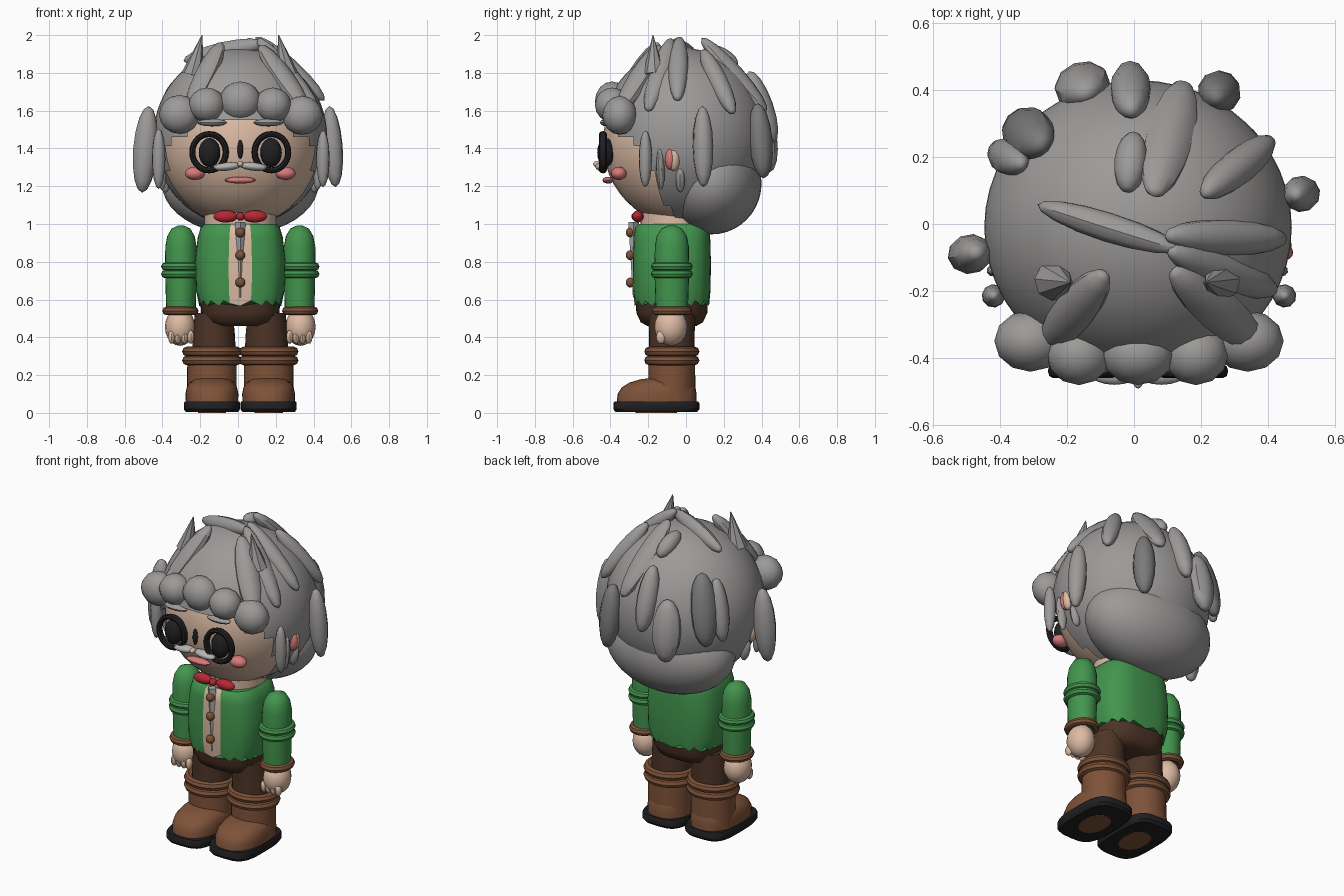
import bpy, bmesh, math
from mathutils import Vector, Matrix

if "Cube" in bpy.data.objects:
    bpy.data.objects.remove(bpy.data.objects["Cube"])


def mat(name, r, g, b):
    m = bpy.data.materials.new(name)
    m.diffuse_color = (r, g, b, 1)
    m.use_nodes = True
    m.node_tree.nodes["Principled BSDF"].inputs["Base Color"].default_value = m.diffuse_color
    return m


GREY = mat("hair grey", .335, .325, .32)
DARK = mat("dark grey", .20, .196, .193)
PALE = mat("pale grey", .45, .45, .45)
SKIN = mat("skin", .72, .50, .37)
GREEN = mat("green", .055, .30, .075)
BROWN = mat("leather brown", .21, .085, .04)
TROUSER = mat("trouser brown", .075, .035, .02)
BLACK = mat("black", .014, .014, .016)
RED = mat("red", .48, .02, .035)
PINK = mat("pink", .68, .19, .19)
MX = .012  # middle line of the figure


def finish(name, bm, *mats):
    bmesh.ops.recalc_face_normals(bm, faces=bm.faces)
    me = bpy.data.meshes.new(name)
    bm.to_mesh(me)
    bm.free()
    for m in mats:
        me.materials.append(m)
    ob = bpy.data.objects.new(name, me)
    bpy.context.collection.objects.link(ob)
    return ob


def ball(name, loc, radii, m, rot=None, seg=16, rings=10):
    """Ellipsoid, optionally turned by a rotation matrix."""
    bm = bmesh.new()
    bmesh.ops.create_uvsphere(bm, u_segments=seg, v_segments=rings, radius=1)
    R = rot.to_4x4() if rot else Matrix()
    bm.transform(Matrix.Translation(loc) @ R @ Matrix.Diagonal((*radii, 1)))
    return finish(name, bm, m)


def ring(name, loc, ra, rb, tube, m, upright=False):
    """Elliptical torus; upright ones face the front."""
    bm = bmesh.new()
    N, M = 28, 8
    g = []
    for i in range(N):
        a = 2 * math.pi * i / N
        row = []
        for j in range(M):
            b = 2 * math.pi * j / M
            k, h = tube * math.cos(b), tube * math.sin(b)
            x, y = (ra + k) * math.cos(a), (rb + k) * math.sin(a)
            row.append(bm.verts.new(Vector(loc) + Vector((x, h * 1.3, y) if upright else (x, y, h))))
        g.append(row)
    for i in range(N):
        for j in range(M):
            p, q, k = g[i], g[(i + 1) % N], (j + 1) % M
            bm.faces.new((p[j], q[j], q[k], p[k]))
    return finish(name, bm, m)


def loft(name, rows, mats, e=2.0, n=48, cx=MX, jag=0, rule=None):
    """Stack of superellipse rings (z, centre y, rx, ry); jag notches the lowest ring."""
    bm = bmesh.new()
    g = []
    for k, (z, cy, rx, ry) in enumerate(rows):
        row = []
        for i in range(n):
            a = 2 * math.pi * i / n
            c, s = math.cos(a), math.sin(a)
            x = math.copysign(abs(c) ** (2 / e), c) * rx
            y = math.copysign(abs(s) ** (2 / e), s) * ry
            dz = jag * (i * 5 % 3 - 1) if k == 0 else 0
            row.append(bm.verts.new((cx + x, cy + y, z + dz)))
        g.append(row)
    for p, q in zip(g, g[1:]):
        for i in range(n):
            j = (i + 1) % n
            bm.faces.new((p[i], p[j], q[j], q[i]))
    bm.faces.new(g[-1])
    bm.faces.new(g[0][::-1])
    if rule:
        for f in bm.faces:
            f.material_index = rule(f)
    return finish(name, bm, *mats)


# ---- head: face, hair cap with an opening for the face, nape ----
C, R = Vector((0.012, -0.01, 1.46)), Vector((.46, .44, .47))
ball("face", (MX, -.01, 1.43), (.425, .43, .44), SKIN, seg=32, rings=24)

bm = bmesh.new()
bmesh.ops.create_uvsphere(bm, u_segments=48, v_segments=32, radius=1)
bm.transform(Matrix.Translation(C) @ Matrix.Diagonal((*R, 1)))


def in_opening(p):
    top = 1.56 if abs(p.x - MX) < .3 else 1.46
    return p.z < top and p.y < -.28 + max(0, 1.46 - p.z) * .5


bmesh.ops.delete(bm, geom=[f for f in bm.faces if in_opening(f.calc_center_median())], context='FACES')
finish("hair_cap", bm, GREY)
ball("nape_hair", (MX, .135, 1.215), (.415, .265, .27), GREY, seg=32, rings=20)

# fringe curls
for x, y, z, r in ((-.31, -.35, 1.58, .108), (-.165, -.39, 1.63, .097), (.012, -.39, 1.65, .11),
                   (.185, -.39, 1.63, .097), (.34, -.35, 1.575, .108)):
    ball("fringe_curl", (x, y, z), (r, .092, r * .95), GREY, seg=12, rings=8)
for s in (-1, 1):
    ball("fringe_tuft", (MX + s * .15, -.42, 1.537), (.08, .035, .02), GREY, seg=12, rings=6)


# locks lying over the crown, given by their ends in plan
def on_cap(x, y):
    u, v = (x - C.x) / R.x, (y - C.y) / R.y
    return Vector((x, y, C.z + R.z * math.sqrt(max(.03, 1 - u * u - v * v))))


for x0, y0, x1, y1, w in ((-.28, .055, .13, -.075, .045), (.10, -.035, .45, -.045, .055),
                          (.11, -.08, .42, -.20, .058), (.12, -.14, .37, -.36, .068),
                          (-.26, -.36, -.09, -.15, .064), (.06, .09, .15, .42, .074),
                          (-.02, .10, 0, .27, .05), (.21, .09, .41, .25, .055)):
    a, b = on_cap(x0, y0), on_cap(x1, y1)
    mid, d = (a + b) / 2, b - a
    out = (mid - C).normalized()
    surf = on_cap(mid.x, mid.y)
    centre = mid + Vector((0, 0, min(.062, (surf - mid).length * .75 + .005)))
    zax = d.normalized()
    yax = (out - zax * out.dot(zax)).normalized()
    rot = Matrix((yax.cross(zax), yax, zax)).transposed()
    ball("crown_lock", centre, (w, .052, d.length * .52), GREY, rot, seg=10, rings=8)

# locks hanging around the sides and back: x, y, z, half width, half depth, half height, outward lean
for x, y, z, w, t, h, lean, m in (
        (-.49, -.09, 1.395, .06, .066, .23, .08, GREY), (.50, .09, 1.41, .055, .055, .215, .08, GREY),
        (-.42, -.215, 1.345, .035, .036, .16, 0, GREY), (.45, -.215, 1.345, .035, .036, .15, 0, GREY),
        (-.155, .415, 1.46, .085, .065, .19, .15, GREY), (-.01, .40, 1.62, .062, .062, .20, .35, GREY),
        (.255, .395, 1.44, .066, .062, .20, .1, DARK), (-.315, .27, 1.58, .08, .065, .22, .25, DARK),
        (-.375, .20, 1.57, .055, .05, .19, .25, GREY),
        (-.41, -.135, 1.29, .022, .03, .11, -.1, GREY), (.43, -.135, 1.29, .022, .03, .11, -.1, GREY),
        (-.395, -.03, 1.235, .025, .03, .07, -.2, GREY), (.415, -.03, 1.235, .025, .03, .07, -.2, GREY)):
    o = Vector((x, y, 0)).normalized()
    zax = (Vector((0, 0, -1)) + o * lean).normalized()
    yax = (o - zax * o.dot(zax)).normalized()
    rot = Matrix((yax.cross(zax), yax, zax)).transposed()
    ball("hanging_lock", (x, y, z), (w, t, h), m, rot, seg=10, rings=8)

# upright spikes
for x, tip in ((-.24, -.19), (.26, .215)):
    base = Vector((x, -.17, 1.79))
    d = Vector((tip, -.175, 2.0)) - base
    bm = bmesh.new()
    bmesh.ops.create_cone(bm, cap_ends=True, segments=8, radius1=.06, radius2=.002, depth=d.length)
    bm.transform(Matrix.Translation(base + d / 2) @ d.to_track_quat('Z', 'Y').to_matrix().to_4x4())
    finish("hair_spike", bm, GREY)

# ---- face details ----
for s in (-1, 1):
    ring("eye_rim", (MX + s * .165, -.44, 1.38), .089, .096, .016, BLACK, True)
    ball("eye", (MX + s * .163, -.425, 1.378), (.057, .045, .077), BLACK)
    ball("cheek", (MX + s * .24, -.355, 1.268), (.053, .042, .035), PINK)
    ball("moustache", (MX + s * .07, -.447, 1.304), (.074, .034, .022), PALE,
         Matrix.Rotation(s * .1, 3, 'Y'))
    ball("ear", (MX + s * .425, -.065, 1.345), (.035, .035, .065), SKIN)
    ball("inner_ear", (MX + s * .43, -.085, 1.345), (.034, .026, .058), PINK)
    ball("bow_loop", (MX + s * .078, -.255, 1.04), (.064, .03, .032), RED)
ball("nose_bridge", (MX, -.445, 1.395), (.015, .015, .05), BLACK)
ball("nose", (MX, -.468, 1.318), (.016, .024, .016), SKIN)
ball("lips", (MX, -.412, 1.232), (.082, .03, .018), PINK)
ball("bow_knot", (MX, -.265, 1.04), (.022, .025, .022), RED)

# ---- torso ----
loft("neck", [(.95, -.06, .19, .18), (1.06, -.06, .19, .18)], [SKIN])
loft("vest", [(.58, -.075, .217, .197), (.65, -.075, .235, .205), (.8, -.075, .24, .207),
              (.93, -.075, .225, .203), (.98, -.075, .21, .195), (1.0, -.075, .19, .175)],
     [GREEN, SKIN], e=3, jag=.014,
     rule=lambda f: int(abs(f.calc_center_median().x - MX) < .04 and f.calc_center_median().y < -.2))
loft("hips", [(.46, -.075, .13, .13), (.48, -.075, .18, .165), (.53, -.075, .207, .188),
              (.64, -.075, .216, .192)], [TROUSER], e=2.7)
bm = bmesh.new()
bmesh.ops.create_cone(bm, segments=4, cap_ends=True, radius1=.004, radius2=.028, depth=.40)
bm.transform(Matrix.Translation((MX, -.277, .81)))
finish("shirt_placket", bm, PALE)
for z in (.955, .835, .69):
    ball("button", (MX, -.295, z), (.026, .024, .026), BROWN)

# ---- arms and legs ----
for s in (-1, 1):
    x = MX + s * .314
    loft("sleeve", [(.54, -.075, .078, .085), (.75, -.075, .084, .092), (.88, -.075, .083, .09),
                    (.935, -.075, .073, .08), (.975, -.075, .05, .055), (.992, -.075, .015, .018)],
         [GREEN], n=24, cx=x)
    for z in (.775, .735):
        ring("sleeve_band", (x, -.075, z), .083, .089, .022, GREEN)
    ring("wrist_cuff", (x + s * .003, -.075, .54), .073, .085, .023, BROWN)
    ball("hand", (x + s * .005, -.08, .455), (.08, .087, .10), SKIN)
    for i in range(4):
        ball("finger", (x + s * (.05 - i * .034), -.132, .402), (.019, .026, .036), SKIN, seg=10, rings=8)

    c = MX + s * .15
    loft("trouser_leg", [(.3, -.075, .115, .12), (.40, -.075, .113, .12), (.53, -.075, .10, .125)],
         [TROUSER], n=28, cx=c - s * .01)
    loft("boot_shaft", [(.05, -.075, .132, .125), (.34, -.075, .13, .123)], [BROWN], n=32, cx=c)
    loft("boot_toe", [(.05, -.155, .138, .212), (.10, -.153, .14, .209), (.135, -.145, .133, .195),
                      (.16, -.13, .118, .17), (.178, -.11, .09, .13), (.185, -.1, .05, .08)],
         [BROWN], e=2.4, n=32, cx=c)
    for z in (.325, .278):
        ring("boot_band", (c, -.075, z), .132, .12, .026, BROWN)
    loft("sole", [(.004, -.157, .138, .215), (.02, -.157, .149, .228), (.05, -.157, .149, .228),
                  (.06, -.157, .145, .222)], [BLACK], e=3.5, n=32, cx=c)
    loft("sole_patch", [(0, -.157, .075, .11), (.006, -.157, .075, .11)], [BROWN], e=2.3, n=24, cx=c)

# smooth shading with crisp creases
bpy.ops.object.select_all(action='SELECT')
bpy.context.view_layer.objects.active = bpy.context.selected_objects[0]
bpy.ops.object.shade_smooth_by_angle(angle=math.radians(38))
